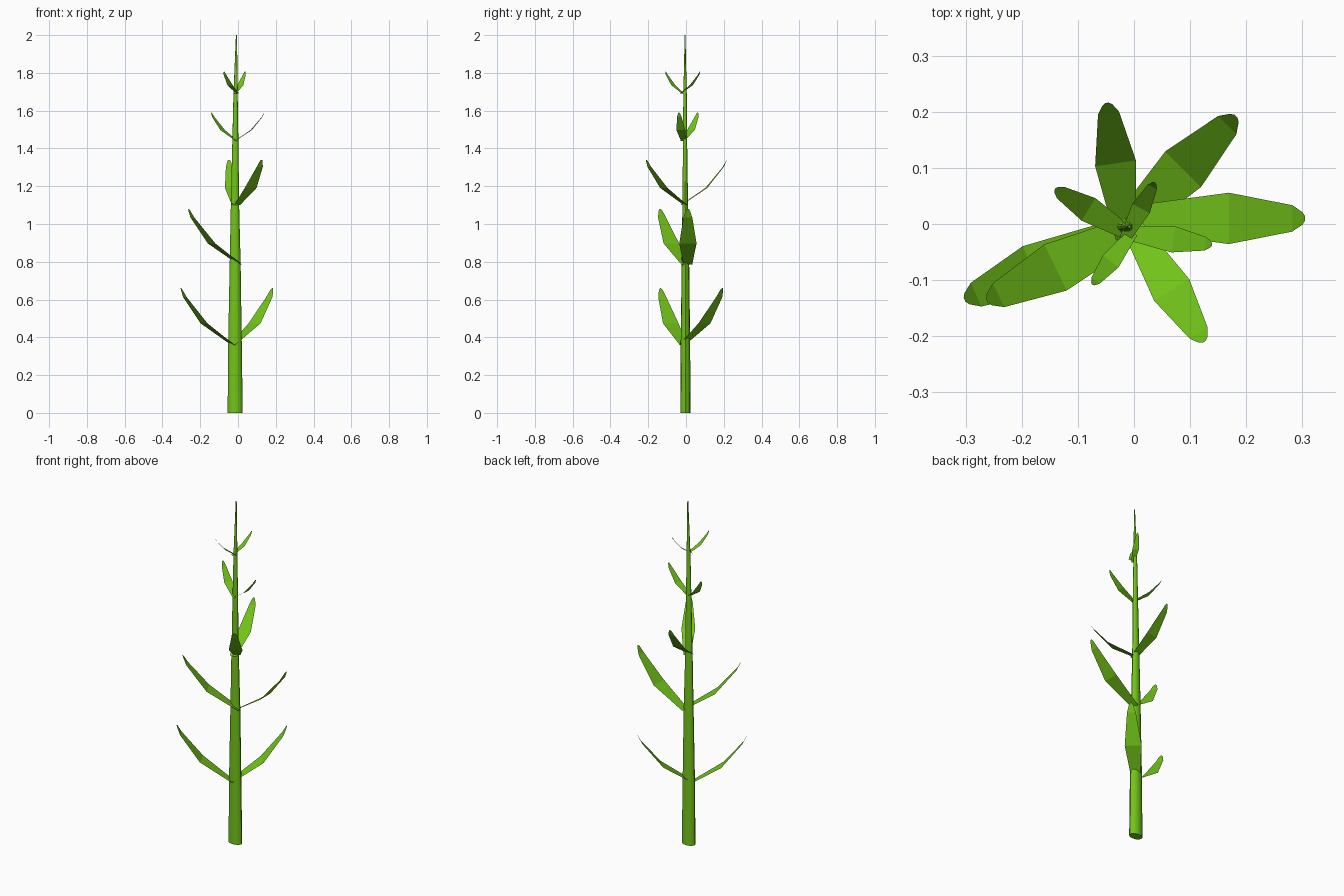
import bpy
from math import cos, sin, pi, radians

if "Cube" in bpy.data.objects:
    bpy.data.objects.remove(bpy.data.objects["Cube"])

green = bpy.data.materials.new("plant_green")
green.diffuse_color = (0.17, 0.55, 0.01, 1)
green.use_nodes = True
green.node_tree.nodes["Principled BSDF"].inputs["Base Color"].default_value = green.diffuse_color


def make(name, verts, faces):
    me = bpy.data.meshes.new(name)
    me.from_pydata(verts, [], faces)
    me.materials.append(green)
    ob = bpy.data.objects.new(name, me)
    bpy.context.collection.objects.link(ob)
    return ob


# Tapered, slightly oval stem: z, centre x, centre y, radius x, radius y
SIDES = 12
rings = [(0, -.015, -.003, .040, .027), (.37, -.016, -.003, .036, .025),
         (.79, -.015, -.003, .029, .020), (1.10, -.016, -.004, .022, .015),
         (1.44, -.014, -.005, .016, .011), (1.69, -.013, -.005, .011, .009),
         (2.0, -.008, -.005, .003, .002)]
verts = [(cx + rx * cos(2 * pi * i / SIDES), cy + ry * sin(2 * pi * i / SIDES), z)
         for z, cx, cy, rx, ry in rings for i in range(SIDES)]
faces = [(r * SIDES + i, r * SIDES + (i + 1) % SIDES,
          (r + 1) * SIDES + (i + 1) % SIDES, (r + 1) * SIDES + i)
         for r in range(len(rings) - 1) for i in range(SIDES)]
faces.append(tuple(reversed(range(SIDES))))
faces.append(tuple(range(len(verts) - SIDES, len(verts))))
stem = make("stem", verts, faces)
bpy.context.view_layer.objects.active = stem
stem.select_set(True)
bpy.ops.object.shade_smooth_by_angle(angle=radians(40))

# Leaf profile: fraction outward, fraction of rise, half width / length
LEAF = [(0, 0, .075), (.555, .38, .15), (.925, .845, .077),
        (.985, .97, .036), (1, 1, .012)]


def leaf(name, tip, angle, length, base_z):
    dx, dy = cos(radians(angle)), sin(radians(angle))
    verts = []
    for t, h, w in LEAF:
        d = (t - 1) * length
        z = base_z + h * (tip[2] - base_z)
        for s in (-1, 1):
            verts.append((tip[0] + d * dx - s * w * length * dy,
                          tip[1] + d * dy + s * w * length * dx, z))
    faces = [(2 * i, 2 * i + 2, 2 * i + 3, 2 * i + 1) for i in range(len(LEAF) - 1)]
    make(name, verts, faces)


# Leaf pairs: base z, tip z, length, then (tip x, tip y, heading) for each leaf
pairs = [
    (.36, .66, .300, (-.302, -.135, 204), (.182, .192, 45)),
    (.785, 1.08, .305, (-.262, -.137, 206), (.305, .010, 0)),
    (1.10, 1.34, .245, (.125, -.210, -58), (-.048, .216, 98)),
    (1.44, 1.59, .157, (-.141, .062, 149), (.139, -.037, -8)),
    (1.69, 1.807, .118, (-.074, -.108, 232), (.037, .074, 62)),
]
for n, (z0, z1, length, *leaves) in enumerate(pairs, 1):
    for side, (x, y, a) in zip("ab", leaves):
        leaf(f"leaf_{n}{side}", (x, y, z1), a, length, z0)
